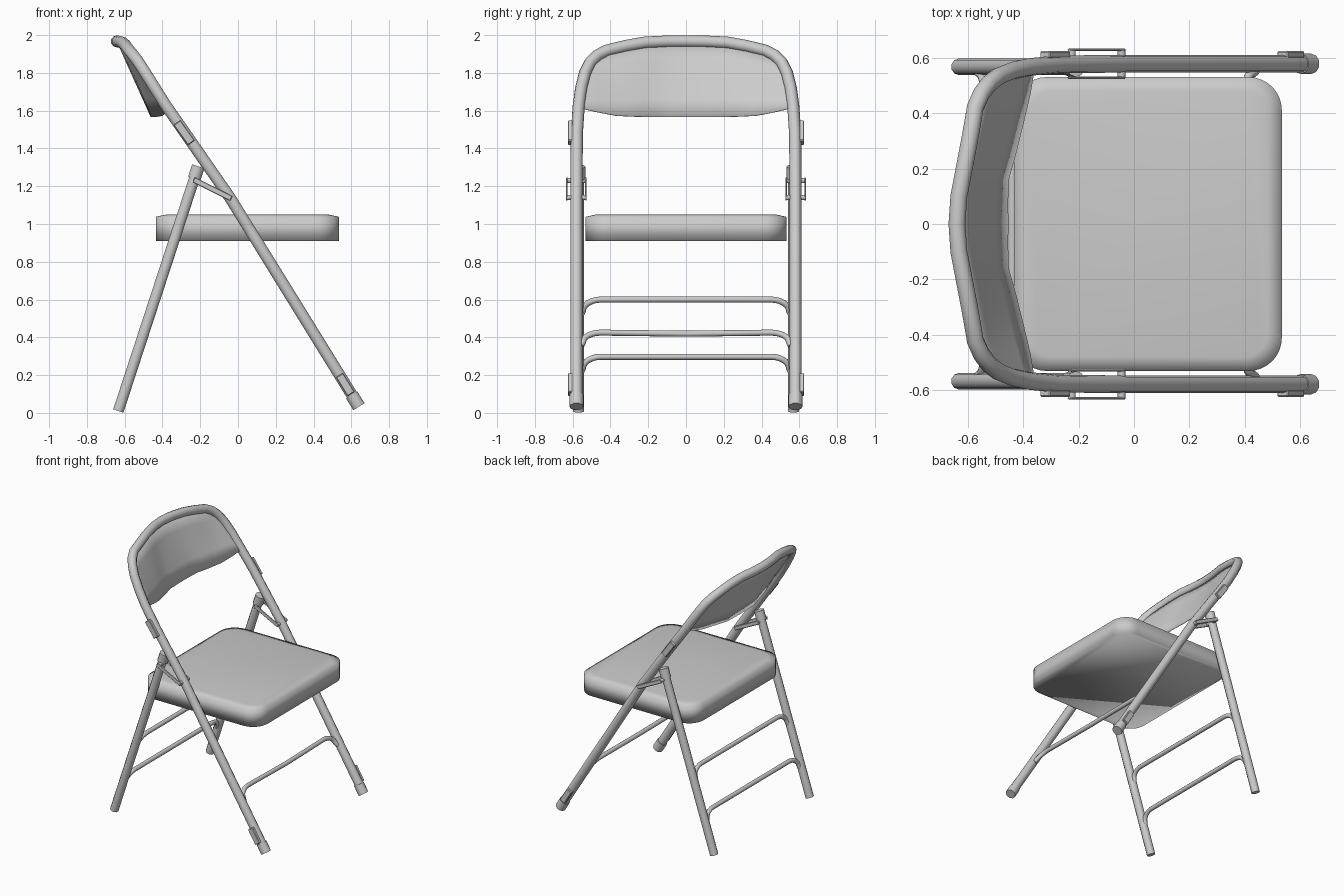
import bpy, bmesh, math
from mathutils import Vector, Matrix

if "Cube" in bpy.data.objects:
    bpy.data.objects.remove(bpy.data.objects["Cube"])


def finish(obj, angle=40):
    bpy.ops.object.select_all(action='DESELECT')
    obj.select_set(True)
    bpy.context.view_layer.objects.active = obj
    if obj.type == 'CURVE':
        bpy.ops.object.convert(target='MESH')
        obj = bpy.context.object
    bpy.ops.object.shade_smooth_by_angle(angle=math.radians(angle))
    return obj


def tube(name, points, radius):
    cu = bpy.data.curves.new(name, 'CURVE')
    cu.dimensions = '3D'
    cu.bevel_depth = radius
    cu.bevel_resolution = 3
    cu.use_fill_caps = True
    sp = cu.splines.new('POLY')
    sp.points.add(len(points) - 1)
    for p, co in zip(sp.points, points):
        p.co = (*co, 1)
    obj = bpy.data.objects.new(name, cu)
    bpy.context.collection.objects.link(obj)
    return finish(obj)


def mesh_object(name, bm, angle=40):
    bmesh.ops.recalc_face_normals(bm, faces=bm.faces)
    me = bpy.data.meshes.new(name)
    bm.to_mesh(me)
    bm.free()
    obj = bpy.data.objects.new(name, me)
    bpy.context.collection.objects.link(obj)
    return finish(obj, angle)


def bar(name, a, b, width, depth, bevel=0.004):
    """Box running from a to b in the xz plane, depth along y."""
    a, b = Vector(a), Vector(b)
    d = b - a
    bm = bmesh.new()
    bmesh.ops.create_cube(bm, size=1)
    bmesh.ops.scale(bm, vec=(d.length, depth, width), verts=bm.verts)
    bmesh.ops.bevel(bm, geom=bm.edges[:], offset=bevel, segments=1, affect='EDGES')
    bmesh.ops.transform(bm, verts=bm.verts, matrix=Matrix.Translation((a + b) / 2)
                        @ Matrix.Rotation(-math.atan2(d.z, d.x), 4, 'Y'))
    return mesh_object(name, bm, 30)


def lerp_table(table, y):
    for a, b in zip(table, table[1:]):
        if a[0] <= y <= b[0]:
            t = (y - a[0]) / (b[0] - a[0])
            return [a[i] + t * (b[i] - a[i]) for i in (1, 2)]
    return table[-1][1:]


def front_x(z):
    return 0.639 - (z - 0.035) * 0.682 / 1.105


def rear_x(z):
    return -0.632 + (z - 0.015) * 0.327


# Front frame: two legs joined by the curved top rail
half = [(0.637, 0.58, 0.04), (-0.043, 0.58, 1.14), (-0.276, 0.578, 1.476),
        (-0.38, 0.568, 1.625), (-0.44, 0.555, 1.72), (-0.49, 0.535, 1.80),
        (-0.525, 0.508, 1.855), (-0.553, 0.47, 1.892), (-0.575, 0.42, 1.918),
        (-0.592, 0.32, 1.942), (-0.611, 0.22, 1.96), (-0.634, 0.1, 1.966)]
frame = half + [(-0.641, 0, 1.967)] + [(x, -y, z) for x, y, z in reversed(half)]
tube("front_frame", frame, 0.032)

# Curved back panel inside the top rail
rail = [(0, -0.641, 1.967)] + [(y, x, z) for x, y, z in reversed(half[4:])]
lower = [(0, -0.46, 1.566), (0.16, -0.455, 1.566), (0.26, -0.427, 1.568), (0.37, -0.4, 1.573),
         (0.46, -0.378, 1.59), (0.555, -0.362, 1.612)]
ys = [0, 0.1, 0.16, 0.22, 0.27, 0.32, 0.37, 0.42, 0.47, 0.508, 0.535, 0.555]
ys = [-y for y in reversed(ys[1:])] + ys
bm = bmesh.new()
cols = []
for y in ys:
    t, b = lerp_table(rail, abs(y)), lerp_table(lower, abs(y))
    cols.append([bm.verts.new((b[0] + (t[0] - b[0]) * k / 4, y, b[1] + (t[1] - b[1]) * k / 4))
                 for k in range(5)])
for c, d in zip(cols, cols[1:]):
    for k in range(4):
        bm.faces.new((c[k], d[k], d[k + 1], c[k + 1]))
panel = mesh_object("back_panel", bm, 60)
sol = panel.modifiers.new("thickness", 'SOLIDIFY')
sol.thickness, sol.offset = 0.004, 0


# Seat: closed pad with rounded corners, slightly crowned top, soft shading all over
def outline(inset, z):
    pts = []
    x0, x1, w = -0.435 + inset, 0.535 - inset, 0.532 - inset
    r = 0.12 - inset * 0.6
    for cx, cy, start in ((x1 - r, w - r, 0), (x0 + r, w - r, 90),
                          (x0 + r, -w + r, 180), (x1 - r, -w + r, 270)):
        for i in range(9):
            a = math.radians(start + i * 90 / 8)
            pts.append((cx + r * math.cos(a), cy + r * math.sin(a), z))
    return pts


bm = bmesh.new()
profile = [(0, 0.91), (0, 1.038), (0.05, 1.049)]
rings = [[bm.verts.new(p) for p in outline(*pr)] for pr in profile]
for r, s in zip(rings, rings[1:]):
    n = len(r)
    for i in range(n):
        bm.faces.new((r[i], r[(i + 1) % n], s[(i + 1) % n], s[i]))
bm.faces.new(rings[0])
bm.faces.new(rings[-1])
mesh_object("seat", bm, 120)


# Cross rungs with ends bending down into the legs
def rung(name, z, leg_x, drop, sag=0):
    side = []
    for i in range(7):
        a = math.radians(i * 15)
        y, h = 0.45 + 0.095 * math.sin(a), z - drop * (1 - math.cos(a))
        side.append((leg_x(h), y, h))
    end = z - drop - 0.02
    side.append((leg_x(end), 0.555, end))
    mid = [(leg_x(z - sag), 0, z - sag)]
    tube(name, [(x, -y, h) for x, y, h in reversed(side)] + mid + side, 0.016)


rung("rear_rung_upper", 0.60, rear_x, 0.06)
rung("rear_rung_lower", 0.297, rear_x, 0.06)
rung("front_rung", 0.425, front_x, 0.05, 0.006)

# Legs, caps, folding links and pads on both sides
for s, side in ((1, "left"), (-1, "right")):
    y = 0.569 * s
    tube(f"rear_leg_{side}", [(rear_x(0.01), y, 0.01), (rear_x(1.28), y, 1.28)], 0.03)
    tube(f"rear_leg_cap_{side}", [(rear_x(1.24), y, 1.24), (rear_x(1.305), y, 1.305)], 0.036)
    tube(f"front_foot_{side}", [(front_x(0.095), 0.58 * s, 0.095),
                                (front_x(0.033), 0.58 * s, 0.033)], 0.037)
    # folding link: one strap on each side of the tubes, pinned at both ends
    for dy, label in ((0.631, "outer"), (0.53, "inner")):
        bar(f"link_{label}_{side}", (-0.235, dy * s, 1.235), (-0.035, dy * s, 1.135), 0.03, 0.009)
    for px, pz, label in ((-0.225, 1.23, "rear"), (-0.045, 1.14, "front")):
        tube(f"link_pin_{label}_{side}", [(px, 0.528 * s, pz), (px, 0.633 * s, pz)], 0.014)
    # stacking pads on the outside of the front frame
    bar(f"upper_pad_{side}", (-0.247, 0.613 * s, 1.43), (-0.323, 0.613 * s, 1.537), 0.045, 0.025)
    bar(f"lower_pad_{side}", (front_x(0.2), 0.613 * s, 0.2), (front_x(0.10), 0.613 * s, 0.10), 0.045, 0.025)
